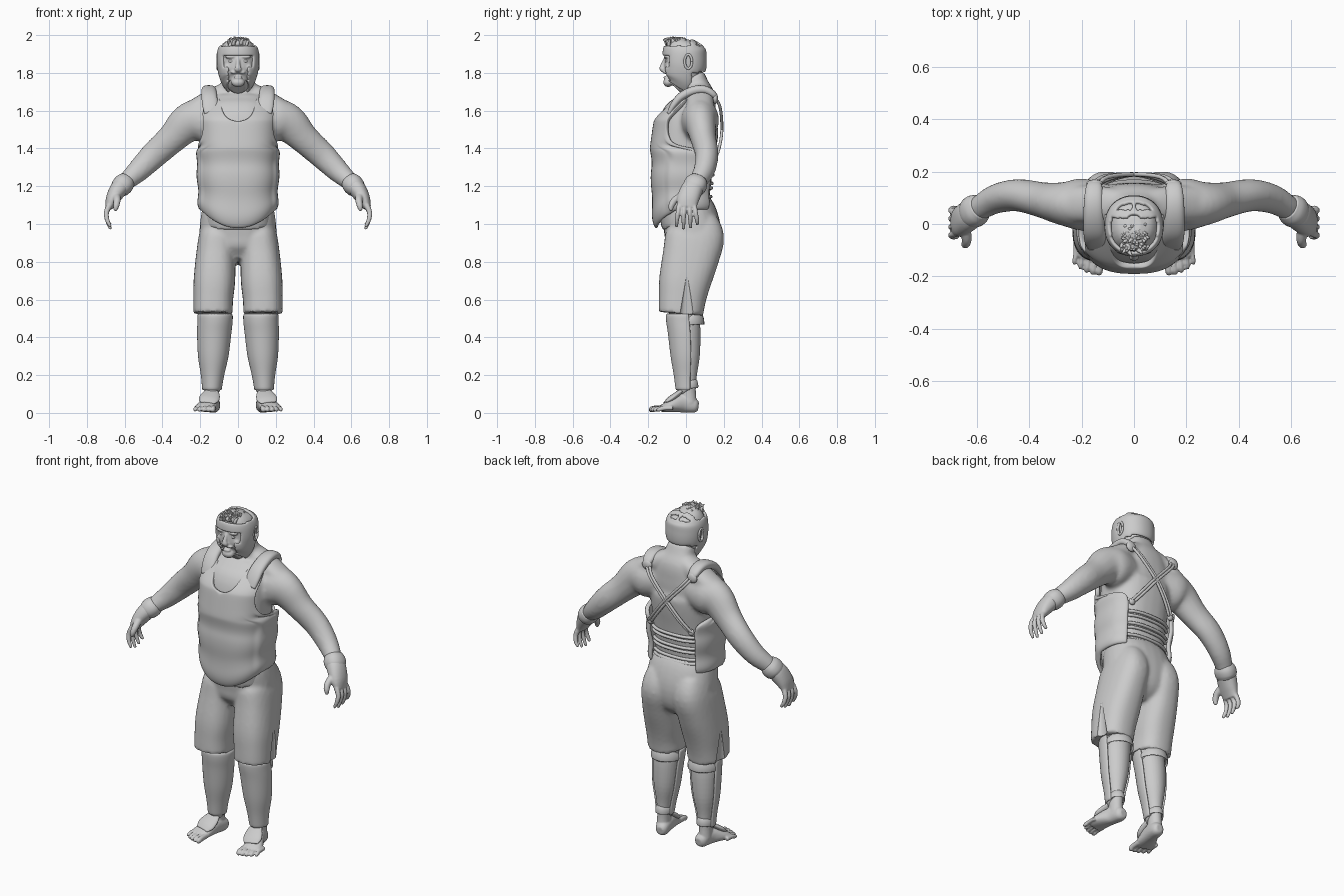
import bpy, bmesh, math, random
from mathutils import Vector

if "Cube" in bpy.data.objects:
    bpy.data.objects.remove(bpy.data.objects["Cube"])
random.seed(4)

grey = bpy.data.materials.new("plain grey")
grey.use_nodes = True
grey.diffuse_color = (0.6, 0.6, 0.6, 1)
grey.node_tree.nodes["Principled BSDF"].inputs["Base Color"].default_value = (0.6, 0.6, 0.6, 1)


def smooth_path(pts, steps=4):
    """Catmull-Rom interpolation of tuples."""
    out = []
    for i in range(len(pts) - 1):
        quad = [pts[max(i - 1, 0)], pts[i], pts[i + 1], pts[min(i + 2, len(pts) - 1)]]
        for k in range(steps):
            t = k / steps
            out.append(tuple(b + t * (c - a) / 2 + t * t * (a - 2.5 * b + 2 * c - d / 2)
                             + t ** 3 * (1.5 * (b - c) + (d - a) / 2) for a, b, c, d in zip(*quad)))
    return out + [tuple(pts[-1])]


def power(v, p):
    return math.copysign(abs(v) ** p, v)


def loft(bm, rings, side=(1, 0, 0), n=28, p=0.9, steps=4):
    """Closed tube through rings (x, y, z, radius along side, other radius)."""
    rings = smooth_path(rings, steps)
    centres = [Vector(r[:3]) for r in rings]
    loops = []
    for i, r in enumerate(rings):
        tan = (centres[min(i + 1, len(rings) - 1)] - centres[max(i - 1, 0)]).normalized()
        u = Vector(side)
        u = (u - tan * u.dot(tan)).normalized()
        w = tan.cross(u)
        loops.append([bm.verts.new(centres[i] + u * r[3] * power(math.cos(a), p) + w * r[4] * power(math.sin(a), p))
                      for a in (math.tau * k / n for k in range(n))])
    for a, b in zip(loops, loops[1:]):
        for k in range(n):
            bm.faces.new((a[k], a[(k + 1) % n], b[(k + 1) % n], b[k]))
    bm.faces.new(loops[0][::-1])
    bm.faces.new(loops[-1])


def tube(bm, pts, r, side):
    loft(bm, [(*q, r, r) for q in pts], side, 10, 1)


def blob(bm, centre, size, seg=20):
    made = bmesh.ops.create_uvsphere(bm, u_segments=seg, v_segments=seg // 2, radius=1)["verts"]
    for v in made:
        v.co = Vector(c + s * k for c, s, k in zip(centre, size, v.co))


def grid(bm, fn, rows, cols):
    g = [[bm.verts.new(fn(i, j / cols)) for j in range(cols + 1)] for i in range(rows)]
    for a, b in zip(g, g[1:]):
        for j in range(cols):
            bm.faces.new((a[j], a[j + 1], b[j + 1], b[j]))


def part(name, bm, mirror=False, solid=0, voxel=0, relax=0, sub=0):
    bmesh.ops.recalc_face_normals(bm, faces=bm.faces)
    me = bpy.data.meshes.new(name)
    bm.to_mesh(me)
    bm.free()
    me.materials.append(grey)
    ob = bpy.data.objects.new(name, me)
    bpy.context.collection.objects.link(ob)
    for o in bpy.context.selected_objects:
        o.select_set(False)
    bpy.context.view_layer.objects.active = ob
    ob.select_set(True)
    bpy.ops.object.shade_smooth()
    if mirror:
        ob.modifiers.new("mirror", 'MIRROR').use_clip = True
    if solid:
        m = ob.modifiers.new("thickness", 'SOLIDIFY')
        m.thickness, m.offset = solid, 0
    if voxel:
        m = ob.modifiers.new("union", 'REMESH')
        m.mode, m.voxel_size, m.use_smooth_shade = 'VOXEL', voxel, True
    if relax:
        m = ob.modifiers.new("relax", 'SMOOTH')
        m.factor, m.iterations = 0.5, relax
    if sub:
        ob.modifiers.new("round", 'SUBSURF').levels = sub
    return ob


# Torso sections: height, depth centre, half width, half depth
TORSO = [(1.0, .01, .18, .14), (1.1, -.012, .176, .138), (1.2, -.012, .176, .143), (1.33, -.005, .183, .152),
         (1.45, .005, .186, .162), (1.55, .02, .186, .155), (1.62, .05, .175, .118), (1.68, .07, .135, .085),
         (1.72, .06, .092, .068), (1.78, .03, .08, .07)]
DENSE = smooth_path(TORSO, 12)


def section(z, angle, off):
    """Point on the torso surface; angle 0 is the front."""
    _, cy, rx, ry = min(DENSE, key=lambda r: abs(r[0] - z))
    return Vector(((rx + off) * power(math.sin(angle), .78), cy - (ry + off) * power(math.cos(angle), .78), z))


# Bare body: torso, neck, shoulders and arms
bm = bmesh.new()
loft(bm, [(0, cy, z, rx, ry) for z, cy, rx, ry in TORSO], p=.8)
loft(bm, [(.1, .07, 1.56, .08, .09), (.2, .075, 1.55, .1, .115), (.27, .078, 1.53, .083, .102),
          (.35, .092, 1.452, .068, .08), (.445, .11, 1.365, .062, .072), (.53, .095, 1.28, .056, .06),
          (.60, .055, 1.215, .046, .045), (.64, .03, 1.16, .04, .035)], (0, 1, 0), p=1)
loft(bm, [(.02, .07, 1.73, .05, .04), (.12, .075, 1.675, .07, .05), (.23, .075, 1.61, .07, .05)], (0, 1, 0))
part("bare_body", bm, True, voxel=.012, relax=6)

# Gloved hands with four fingers and a thumb
bm = bmesh.new()
loft(bm, [(.605, .05, 1.215, .052, .046), (.635, .03, 1.18, .058, .046), (.665, .01, 1.13, .058, .036),
          (.685, .005, 1.085, .05, .02)], (0, 1, 0))
for k in range(4):
    y, end = -.042 + .031 * k, (.985, .972, .978, .995)[k]
    loft(bm, [(.68, y * .85, 1.10, .014, .016), (.697, y, 1.06, .0125, .014), (.692, y * 1.15, 1.02, .0115, .012),
              (.675, y * 1.2, end, .008, .008)], (0, 1, 0), 12, 1)
loft(bm, [(.645, -.02, 1.15, .022, .022), (.64, -.06, 1.125, .019, .019), (.645, -.078, 1.095, .016, .016),
          (.65, -.08, 1.07, .009, .009)], (1, 0, 0), 12, 1)
part("gloved_hand", bm, True, voxel=.005, relax=2)
bm = bmesh.new()
loft(bm, [(.588, .066, 1.233, .05, .046), (.603, .055, 1.215, .06, .055), (.62, .042, 1.195, .06, .054),
          (.632, .034, 1.18, .05, .046)], (0, 1, 0))
part("glove_cuff", bm, True)

# Padded vest: rows of height, inner angle, outer angle
ROWS = [(1.075, 0, 2.4), (1.11, 0, 2.42), (1.15, 0, 2.42), (1.19, 0, 2.42), (1.23, 0, 2.42), (1.27, 0, 2.42),
        (1.31, 0, 2.42), (1.35, 0, 2.4), (1.39, 0, 2.25), (1.405, 0, 1.4), (1.45, 0, 1.12), (1.5, 0, 1.0),
        (1.54, 0, .98), (1.55, .14, .98), (1.57, .25, 1.0), (1.605, .33, 1.05), (1.635, .38, 1.12),
        (1.66, .5, 1.25)]


def vest_point(i, t):
    z, a0, a1 = ROWS[i]
    a = a0 + (a1 - a0) * t
    bulge = .016 + .005 * math.cos((z - 1.1) * 42) * (z < 1.42) - .01 * (i == 0) + .006 * (z > 1.53)
    v = section(z, a, bulge + (.01 if z < 1.42 and a > 1.2 else 0))
    if a < math.pi / 2:
        v.z -= .1 * max(0, 1 - (v.x / .195) ** 2) * max(0, 1 - i / 5)
    if a == 0:
        v.x = 0
    return v


bm = bmesh.new()
grid(bm, vest_point, len(ROWS), 18)
part("padded_vest", bm, True, solid=.024, sub=2)

# Shoulder pads of the vest
bm = bmesh.new()
loft(bm, [(.142, -.09, 1.585, .036, .012), (.147, -.065, 1.63, .042, .018), (.152, -.025, 1.675, .041, .022),
          (.154, .04, 1.706, .039, .024), (.154, .10, 1.71, .036, .022), (.152, .145, 1.685, .03, .018),
          (.15, .16, 1.655, .015, .008)], p=.8)
part("shoulder_pad", bm, True)

# Crossed back straps, anchors and waist laces
bm = bmesh.new()
for d in (-.01, .01):
    tube(bm, [(.15 + d, .145, 1.68), (.11 + d, .18, 1.62), (d, .19, 1.5), (-.08 + d, .175, 1.40),
              (-.135 + d, .148, 1.33)], .008, (0, 1, 0))
blob(bm, (.15, .155, 1.665), (.032, .015, .03))
blob(bm, (.135, .145, 1.33), (.02, .014, .02))
part("back_straps", bm, True)
bm = bmesh.new()
for z in (1.12, 1.145, 1.19, 1.215, 1.26, 1.285):
    tube(bm, [section(z, a, .005) for a in (2.3, 2.6, 2.9, math.pi, 3.4, 3.7, 4.0)], .009, (0, 0, 1))
part("waist_laces", bm)

# Shorts
bm = bmesh.new()
loft(bm, [(0, 0, 1.115, .18, .125), (0, .018, 1.05, .195, .145), (0, .036, .95, .205, .15),
          (0, .028, .86, .2, .135), (0, .015, .8, .17, .08)], p=.85)
loft(bm, [(.095, .045, 1.03, .08, .12), (.105, .047, .94, .1, .155), (.117, .026, .83, .105, .15),
          (.125, -.005, .7, .11, .138), (.131, -.02, .6, .105, .125), (.132, -.027, .525, .104, .118)], p=.82)
shorts = part("shorts", bm, True, voxel=.011, relax=3)

# Side slits in the hem
bm = bmesh.new()
for s in (-1, 1):
    made = bmesh.ops.create_cone(bm, cap_ends=True, segments=16, radius1=.045, radius2=.004, depth=.24)["verts"]
    for v in made:
        v.co = Vector((s * .235 + v.co.x * .6, v.co.y + .005, v.co.z + .6))
cutter = part("slit_cutter", bm)
cutter.hide_render = True
m = shorts.modifiers.new("slit", 'BOOLEAN')
m.operation, m.object = 'DIFFERENCE', cutter
bpy.context.view_layer.objects.active = shorts
for mod in list(shorts.modifiers):
    bpy.ops.object.modifier_apply(modifier=mod.name)
bpy.data.objects.remove(cutter)
bpy.ops.object.select_all(action='DESELECT')
shorts.select_set(True)
bpy.ops.object.shade_smooth_by_angle(angle=math.radians(40))

# Lower legs, feet and toes
LEG = [(.122, -.01, .6, .078, .08), (.121, -.008, .5, .078, .08), (.126, .0, .42, .075, .077),
       (.131, .005, .3, .065, .068), (.135, .006, .2, .046, .052), (.138, .008, .12, .036, .044),
       (.14, .015, .05, .036, .042)]
bm = bmesh.new()
loft(bm, LEG, p=1)
loft(bm, [(.128, .066, .035, .02, .022), (.13, .045, .038, .036, .038), (.142, -.02, .05, .042, .048),
          (.165, -.09, .034, .054, .03), (.175, -.13, .023, .052, .018)], p=.9)
for k in range(5):
    x, y, r = .13 + .0235 * k, -.18 + .0025 * k * k, .0135 - .0009 * k
    loft(bm, [(x - .002, y + .07, .026, r, r * 1.2), (x, y + .02, .024, r * .9, r * 1.2),
              (x + .003, y - .002, .018, r, r * 1.2), (x + .004, y - .016, .013, r * .5, r * .6)], n=12, p=1)
part("leg_and_foot", bm, True, voxel=.0055, relax=1)

# Shin guards, straps and instep pads
SHIN = [r for r in smooth_path(LEG, 4) if .12 <= r[2] <= .54]


def shin_point(i, t):
    x, y, z, a, b = SHIN[i]
    ang = (t - .5) * 3.7
    return Vector((x + (a + .009) * math.sin(ang), y - (b + .012) * math.cos(ang), z))


bm = bmesh.new()
grid(bm, shin_point, len(SHIN), 20)
part("shin_guard", bm, True, solid=.014, sub=1)
bm = bmesh.new()
for x, y, z, a, b in ((.122, .002, .475, .087, .094), (.137, .008, .14, .046, .056)):
    loft(bm, [(x, y + .003, z - .019, a - .008, b - .008), (x, y, z - .012, a, b), (x, y, z + .012, a, b),
              (x, y - .003, z + .019, a - .008, b - .008)], p=1)
part("shin_strap", bm, True)
bm = bmesh.new()
loft(bm, [(.138, -.025, .115, .036, .012), (.145, -.055, .092, .05, .016), (.155, -.085, .07, .054, .016),
          (.162, -.11, .054, .04, .008)], p=.95)
part("instep_pad", bm, True)

# Head with nose, brows, moustache and beard
bm = bmesh.new()
loft(bm, [(0, -.06, 1.725, .04, .05), (0, -.035, 1.755, .07, .085), (0, -.018, 1.80, .09, .1),
          (0, -.012, 1.86, .096, .102), (0, -.008, 1.92, .092, .098), (0, -.005, 1.96, .068, .075),
          (0, 0, 1.98, .025, .03)], p=.9)
loft(bm, [(0, -.108, 1.875, .01, .01), (0, -.122, 1.84, .012, .014), (0, -.126, 1.82, .02, .014),
          (0, -.115, 1.81, .012, .01)], n=14)
for s in (-1, 1):
    blob(bm, (s * .04, -.104, 1.885), (.03, .014, .009))
    blob(bm, (s * .05, -.088, 1.83), (.025, .02, .022))
    blob(bm, (s * .018, -.112, 1.802), (.022, .01, .007))
blob(bm, (0, -.108, 1.776), (.025, .012, .007))
blob(bm, (0, -.095, 1.75), (.036, .026, .025))
part("head", bm, voxel=.005, relax=2)
bm = bmesh.new()
blob(bm, (.036, -.101, 1.862), (.015, .01, .009))
part("eye", bm, True)

# Padded headgear with face, ear and crown openings
bm = bmesh.new()
loft(bm, [(0, -.045, 1.728, .055, .078), (0, -.024, 1.765, .086, .1), (0, -.01, 1.83, .103, .11),
          (0, -.008, 1.89, .105, .109), (0, -.008, 1.93, .097, .104), (0, -.004, 1.962, .074, .08),
          (0, 0, 1.98, .03, .035)], n=64, p=.92, steps=6)


def opening(c):
    if len(c.verts) > 4:
        return True
    x, y, z = c.calc_center_median()
    face = y < -.03 and abs(x) < (.075 if z > 1.835 else .05) and 1.762 < z < 1.89
    neck = z < 1.80 and y > .03
    ear = ((y - .012) / .014) ** 2 + ((z - 1.86) / .028) ** 2 < 1 and abs(x) > .05
    crown = z > 1.943 and (y < .02 or .055 < y < .09 and abs(x) > .01)
    return face or neck or ear or crown


bmesh.ops.delete(bm, geom=[f for f in bm.faces if opening(f)], context='FACES')
part("headgear", bm, solid=.016, relax=3, sub=1)

# Raised rims around the ear openings
bm = bmesh.new()
tube(bm, [(.108, .012 + .019 * math.cos(a), 1.86 + .037 * math.sin(a))
          for a in (math.tau * k / 12 for k in range(13))], .007, (1, 0, 0))
part("ear_rim", bm, True)

# Tousled hair on the crown
bm = bmesh.new()
blob(bm, (0, -.05, 1.955), (.05, .055, .027))
for k in range(80):
    x, y = random.uniform(-.045, .045), random.uniform(-.1, -.005)
    z = 1.97 - 7 * x * x - 3 * (y + .05) ** 2
    dx, dy = random.uniform(-.02, .02), random.uniform(-.022, .012)
    loft(bm, [(x, y, z - .012, .011, .011), (x + dx * .4, y + dy * .4, z + .01, .009, .009),
              (x + dx, y + dy, z + .02, .003, .003)], n=6, p=1, steps=2)
part("hair", bm)
